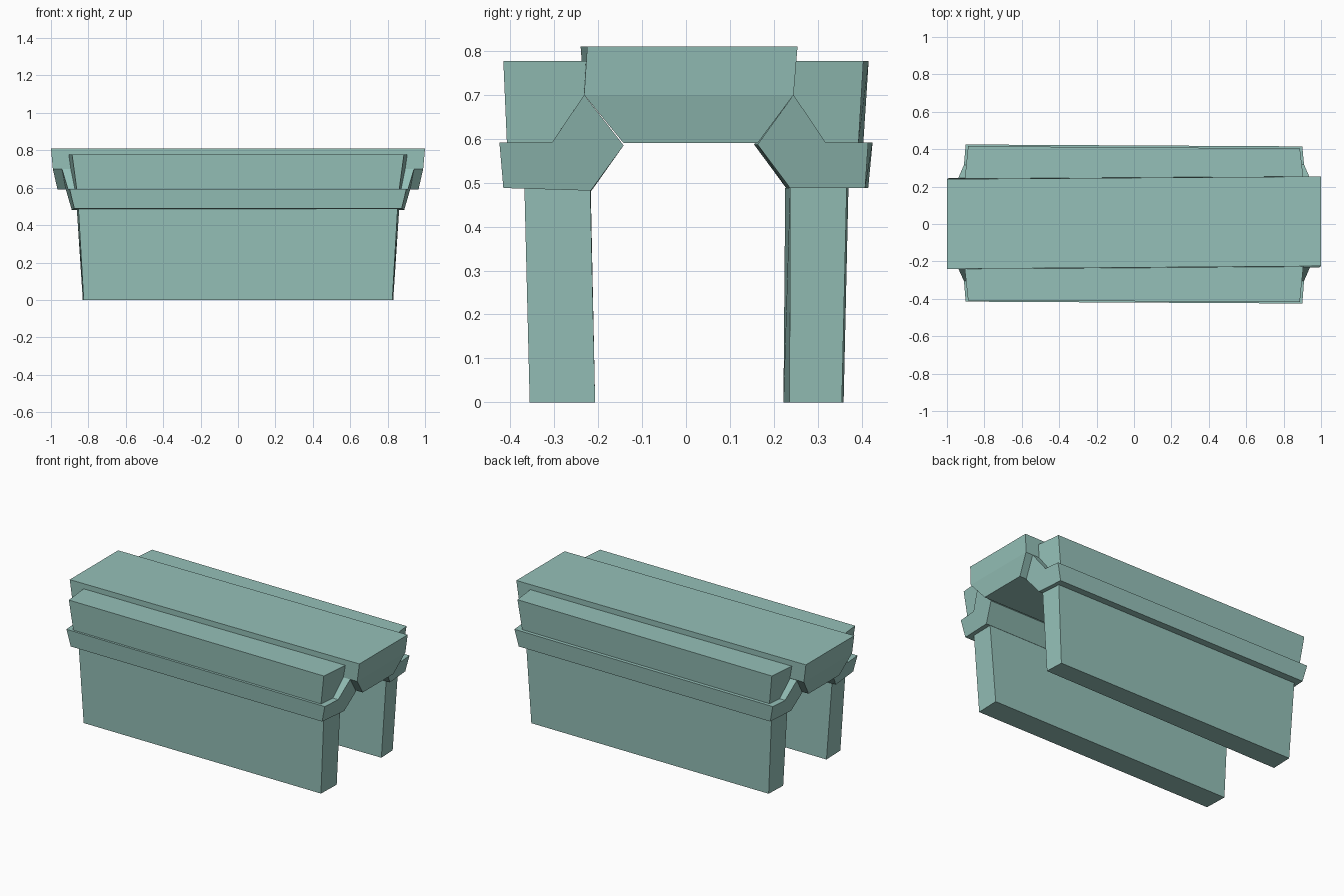
import bpy, bmesh

# Grey-green stone
stone = bpy.data.materials.new("stone")
stone.diffuse_color = (0.30, 0.53, 0.48, 1.0)


def loft(name, profile, fold=None):
    """Prism along x. Profile points: (y at left end, y at right end, z, half length).
    fold: two profile indices joined by an edge across both end caps."""
    bm = bmesh.new()
    left = [bm.verts.new((-hx, yl, z)) for yl, yr, z, hx in profile]
    right = [bm.verts.new((hx, yr, z)) for yl, yr, z, hx in profile]
    for ring in (left, right):
        cap = bm.faces.new(ring)
        if fold:
            bmesh.utils.face_split(cap, ring[fold[0]], ring[fold[1]])
    n = len(profile)
    for i in range(n):
        j = (i + 1) % n
        bm.faces.new((left[i], left[j], right[j], right[i]))
    bmesh.ops.recalc_face_normals(bm, faces=bm.faces)
    mesh = bpy.data.meshes.new(name)
    bm.to_mesh(mesh)
    bm.free()
    mesh.materials.append(stone)
    obj = bpy.data.objects.new(name, mesh)
    bpy.context.collection.objects.link(obj)


# Central beam, slightly skewed, ends flaring towards the top
loft("roof_beam", [
    (-0.24, -0.225, 0.81, 1.0), (-0.232, -0.232, 0.70, 0.99),
    (-0.142, -0.142, 0.59, 0.965), (0.163, 0.163, 0.59, 0.965),
    (0.245, 0.245, 0.70, 0.99), (0.24, 0.254, 0.81, 1.0)], fold=(1, 4))

# Front side: wall, haunch stone and upper block
loft("front_wall", [
    (-0.352, -0.356, 0, 0.825), (-0.207, -0.207, 0, 0.83),
    (-0.217, -0.218, 0.488, 0.862), (-0.362, -0.368, 0.488, 0.853)])
loft("front_haunch", [
    (-0.415, -0.425, 0.592, 0.90), (-0.408, -0.416, 0.488, 0.875),
    (-0.215, -0.217, 0.482, 0.889), (-0.142, -0.142, 0.585, 0.919),
    (-0.235, -0.232, 0.70, 0.941), (-0.305, -0.305, 0.592, 0.909)])
loft("front_upper_block", [
    (-0.41, -0.416, 0.777, 0.887), (-0.402, -0.408, 0.592, 0.862),
    (-0.305, -0.305, 0.592, 0.872), (-0.238, -0.232, 0.70, 0.894),
    (-0.238, -0.228, 0.777, 0.905)])

# Back side: the same three parts, skewed the other way
loft("back_wall", [
    (0.359, 0.355, 0, 0.825), (0.222, 0.236, 0, 0.83),
    (0.226, 0.237, 0.488, 0.862), (0.37, 0.366, 0.488, 0.853)])
loft("back_haunch", [
    (0.425, 0.415, 0.592, 0.90), (0.415, 0.408, 0.488, 0.875),
    (0.228, 0.237, 0.488, 0.889), (0.155, 0.163, 0.587, 0.919),
    (0.242, 0.245, 0.70, 0.941), (0.316, 0.318, 0.592, 0.909)])
loft("back_upper_block", [
    (0.416, 0.404, 0.777, 0.887), (0.404, 0.393, 0.592, 0.862),
    (0.31, 0.318, 0.592, 0.872), (0.237, 0.245, 0.70, 0.894),
    (0.237, 0.25, 0.777, 0.905)])
